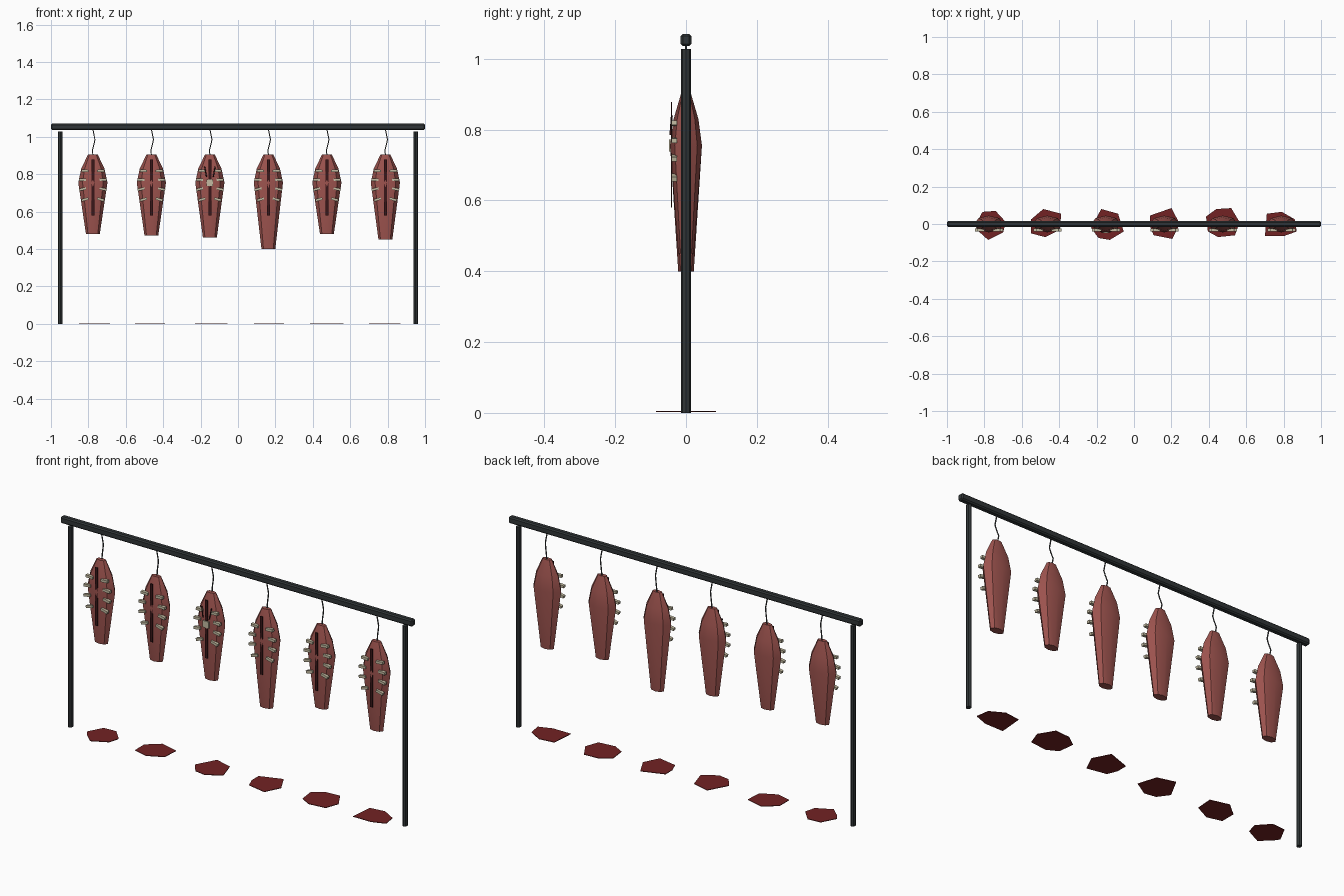
import bpy, bmesh, math
from mathutils import Matrix

if "Cube" in bpy.data.objects:
    bpy.data.objects.remove(bpy.data.objects["Cube"])


def mat(name, r, g, b):
    m = bpy.data.materials.new(name)
    m.diffuse_color = (r, g, b, 1)
    m.use_nodes = True
    m.node_tree.nodes["Principled BSDF"].inputs["Base Color"].default_value = m.diffuse_color
    return m


IRON = mat("dark iron", 0.03, 0.036, 0.038)
STEEL = mat("hook steel", 0.07, 0.075, 0.078)
MEAT = mat("red meat", 0.33, 0.085, 0.075)
BONE = mat("pale bone", 0.55, 0.50, 0.36)
CUT = mat("dark cut", 0.04, 0.008, 0.009)
BLOOD = mat("dried blood", 0.17, 0.016, 0.017)


def finish(name, bm, material):
    bmesh.ops.recalc_face_normals(bm, faces=bm.faces)
    me = bpy.data.meshes.new(name)
    bm.to_mesh(me)
    bm.free()
    me.materials.append(material)
    ob = bpy.data.objects.new(name, me)
    bpy.context.collection.objects.link(ob)
    return ob


def box(name, loc, size, material, rot=0.0, bevel=0.0):
    bm = bmesh.new()
    bmesh.ops.create_cube(bm, size=1)
    bmesh.ops.scale(bm, vec=size, verts=bm.verts)
    if bevel:
        bmesh.ops.bevel(bm, geom=bm.edges[:], offset=bevel, segments=1, affect='EDGES')
    bmesh.ops.transform(bm, matrix=Matrix.Translation(loc) @ Matrix.Rotation(rot, 4, 'Y'), verts=bm.verts)
    return finish(name, bm, material)


def loft(name, x, rings, material, sides=8):
    """Stack of elliptical rings (z, half width, half depth)."""
    bm = bmesh.new()
    loops = [[bm.verts.new((x + w * math.cos(2 * math.pi * i / sides),
                            d * math.sin(2 * math.pi * i / sides), z))
              for i in range(sides)] for z, w, d in rings]
    for a, b in zip(loops, loops[1:]):
        for i in range(sides):
            j = (i + 1) % sides
            bm.faces.new((a[i], a[j], b[j], b[i]))
    bm.faces.new(loops[0])
    bm.faces.new(loops[-1])
    return finish(name, bm, material)


def wire(name, pts, radius, material):
    cu = bpy.data.curves.new(name, 'CURVE')
    cu.dimensions = '3D'
    cu.bevel_depth = radius
    cu.bevel_resolution = 1
    cu.use_fill_caps = True
    sp = cu.splines.new('POLY')
    sp.points.add(len(pts) - 1)
    for p, c in zip(sp.points, pts):
        p.co = (*c, 1)
    cu.materials.append(material)
    ob = bpy.data.objects.new(name, cu)
    bpy.context.collection.objects.link(ob)


# Rail and posts
box("rail", (0, 0, 1.053), (2.0, 0.03, 0.034), IRON, bevel=0.006)
for side, s in (("left", -1), ("right", 1)):
    loft(side + "_post", s * 0.95, [(0, 0.012, 0.0145), (1.028, 0.012, 0.0145)], IRON)

# Hanging carcasses
bottoms = [0.48, 0.473, 0.46, 0.40, 0.48, 0.45]
for n, zb in enumerate(bottoms):
    x = -0.776 + 0.3128 * n
    body = loft(f"carcass_{n}", x, [(0.905, 0.026, 0.013), (0.83, 0.062, 0.035),
                                    (0.755, 0.078, 0.045), (zb, 0.037, 0.022)], MEAT)
    bpy.ops.object.select_all(action='DESELECT')
    body.select_set(True)
    bpy.context.view_layer.objects.active = body
    bpy.ops.object.shade_smooth_by_angle(angle=math.radians(30))

    # Bent hook wire
    wire(f"hook_{n}", [(x, 0, 1.04), (x + 0.004, 0, 1.02), (x + 0.011, 0, 0.985),
                       (x + 0.006, 0.004, 0.96), (x - 0.002, 0.01, 0.93), (x, 0.004, 0.90)], 0.003, STEEL)

    # Dark belly cut
    box(f"belly_cut_{n}", (x, -0.041, 0.729), (0.015, 0.004, 0.298), CUT)

    # Rib ends, mirrored
    for row, (z, dx) in enumerate([(0.818, 0.042), (0.77, 0.055), (0.72, 0.055), (0.665, 0.042)]):
        for s in (-1, 1):
            box(f"rib_{n}_{row}_{'left' if s < 0 else 'right'}", (x + s * dx, -0.033, z),
                (0.038, 0.016, 0.013), BONE, rot=s * math.radians((-4, 4, 12, 16)[row]))

# Inspection tag with two ties on the third carcass
tx = -0.776 + 0.3128 * 2
box("tag", (tx, -0.045, 0.755), (0.034, 0.006, 0.034), BONE)
for s in (-1, 1):
    wire("tag_tie", [(tx + s * 0.018, -0.044, 0.785), (tx + s * 0.028, -0.04, 0.84)], 0.003, CUT)

# Floor stains, outlines in hundredths
stains = [
    [(-85, -1), (-81, 6.5), (-74, 7), (-68.5, 1), (-70, -4.5), (-78, -8.5), (-83, -4)],
    [(-55, 2.5), (-48.5, 8), (-39, 5.5), (-39.5, -3), (-47.5, -7), (-55, -5)],
    [(-23, -2), (-17.5, 8), (-8.5, 5.5), (-5.5, -4), (-13, -8.5), (-19, -7.5)],
    [(8.5, 4.5), (20, 8.5), (24.5, 0), (20.5, -8), (10.5, -6), (8.5, -1)],
    [(38.5, 4), (44, 8), (52, 8.5), (56.5, 1), (54, -6), (45, -7), (39.5, -4)],
    [(71, 5.5), (79, 6.5), (86, 2.5), (87, -4), (80, -6.5), (70, -6.5)],
]
for n, pts in enumerate(stains):
    bm = bmesh.new()
    f = bm.faces.new([bm.verts.new((px / 100, py / 100, 0.002)) for px, py in pts])
    top = bmesh.ops.extrude_face_region(bm, geom=[f])["geom"]
    bmesh.ops.translate(bm, vec=(0, 0, 0.003), verts=[v for v in top if isinstance(v, bmesh.types.BMVert)])
    finish(f"floor_stain_{n}", bm, BLOOD)
